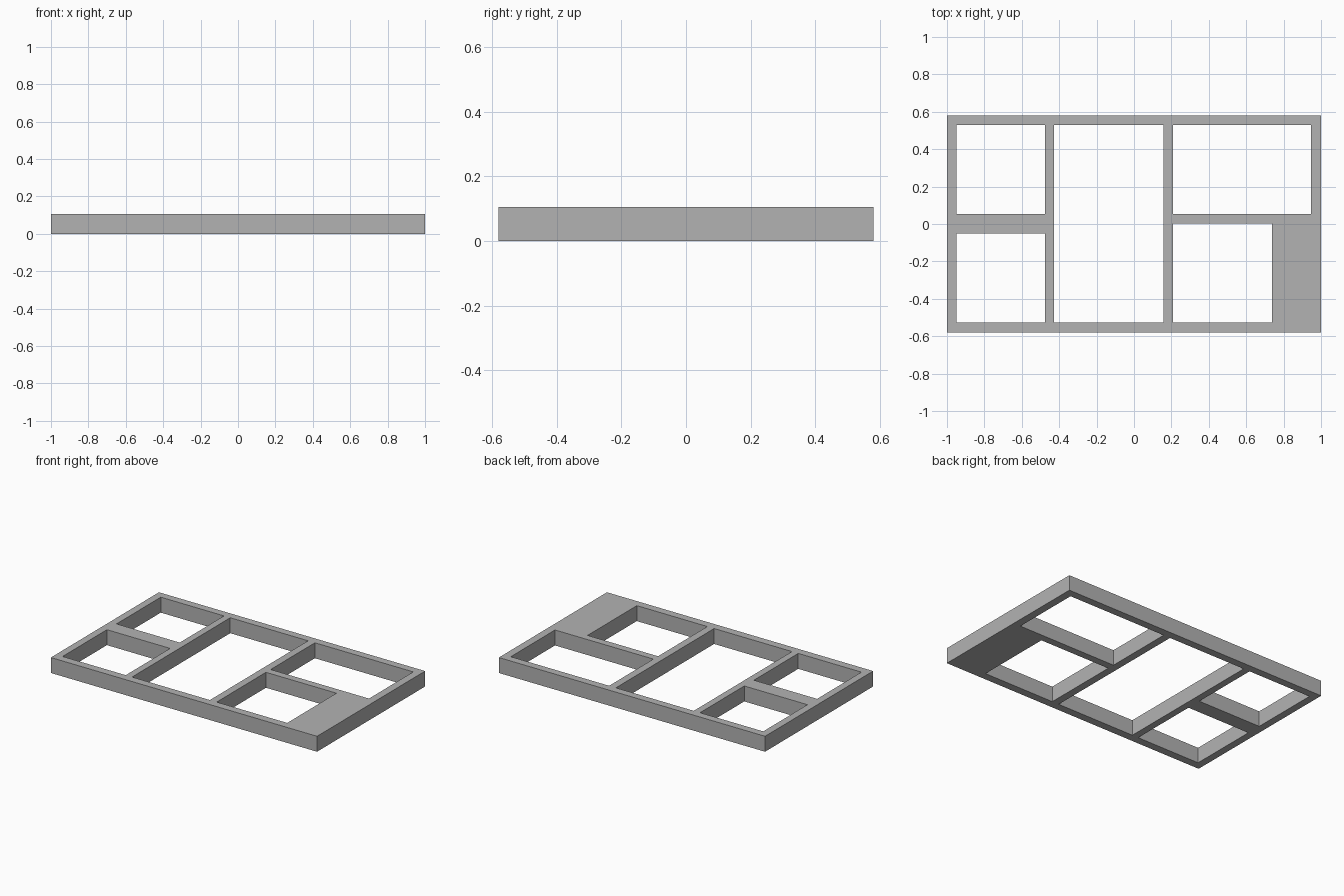
import bpy
import bmesh

cube = bpy.data.objects.get("Cube")
if cube:
    bpy.data.objects.remove(cube, do_unlink=True)

HEIGHT = 0.105

# Grid lines on which every wall edge lies
XS = [-1, -0.95, -0.475, -0.428, 0.157, 0.208, 0.738, 0.947, 1]
YS = [-0.58, -0.526, -0.05, 0.003, 0.053, 0.528, 0.58]

# Openings as (x min, x max, y min, y max)
OPENINGS = [
    (XS[1], XS[2], YS[4], YS[5]),   # back right room
    (XS[1], XS[2], YS[1], YS[2]),   # front right room
    (XS[3], XS[4], YS[1], YS[5]),   # middle hall
    (XS[5], XS[7], YS[4], YS[5]),   # back left room
    (XS[5], XS[6], YS[1], YS[3]),   # front left room
]


def is_open(x, y):
    return any(a < x < b and c < y < d for a, b, c, d in OPENINGS)


# Flat plan of the walls, one quad per solid cell
bm = bmesh.new()
for x0, x1 in zip(XS, XS[1:]):
    for y0, y1 in zip(YS, YS[1:]):
        if not is_open((x0 + x1) / 2, (y0 + y1) / 2):
            corners = [(x0, y0), (x1, y0), (x1, y1), (x0, y1)]
            bm.faces.new([bm.verts.new((x, y, 0)) for x, y in corners])
bmesh.ops.remove_doubles(bm, verts=bm.verts, dist=0.0001)

# Raise the plan into walls, keeping the underside closed
raised = bmesh.ops.extrude_face_region(bm, geom=bm.faces[:], use_keep_orig=True)
top = [g for g in raised["geom"] if isinstance(g, bmesh.types.BMVert)]
bmesh.ops.translate(bm, verts=top, vec=(0, 0, HEIGHT))
bmesh.ops.recalc_face_normals(bm, faces=bm.faces)

mesh = bpy.data.meshes.new("wall_frame")
bm.to_mesh(mesh)
bm.free()

# Plain grey
grey = bpy.data.materials.new("grey")
grey.use_nodes = True
colour = (0.45, 0.45, 0.45, 1)
grey.diffuse_color = colour
grey.node_tree.nodes["Principled BSDF"].inputs["Base Color"].default_value = colour
mesh.materials.append(grey)

frame = bpy.data.objects.new("wall_frame", mesh)
bpy.context.collection.objects.link(frame)
